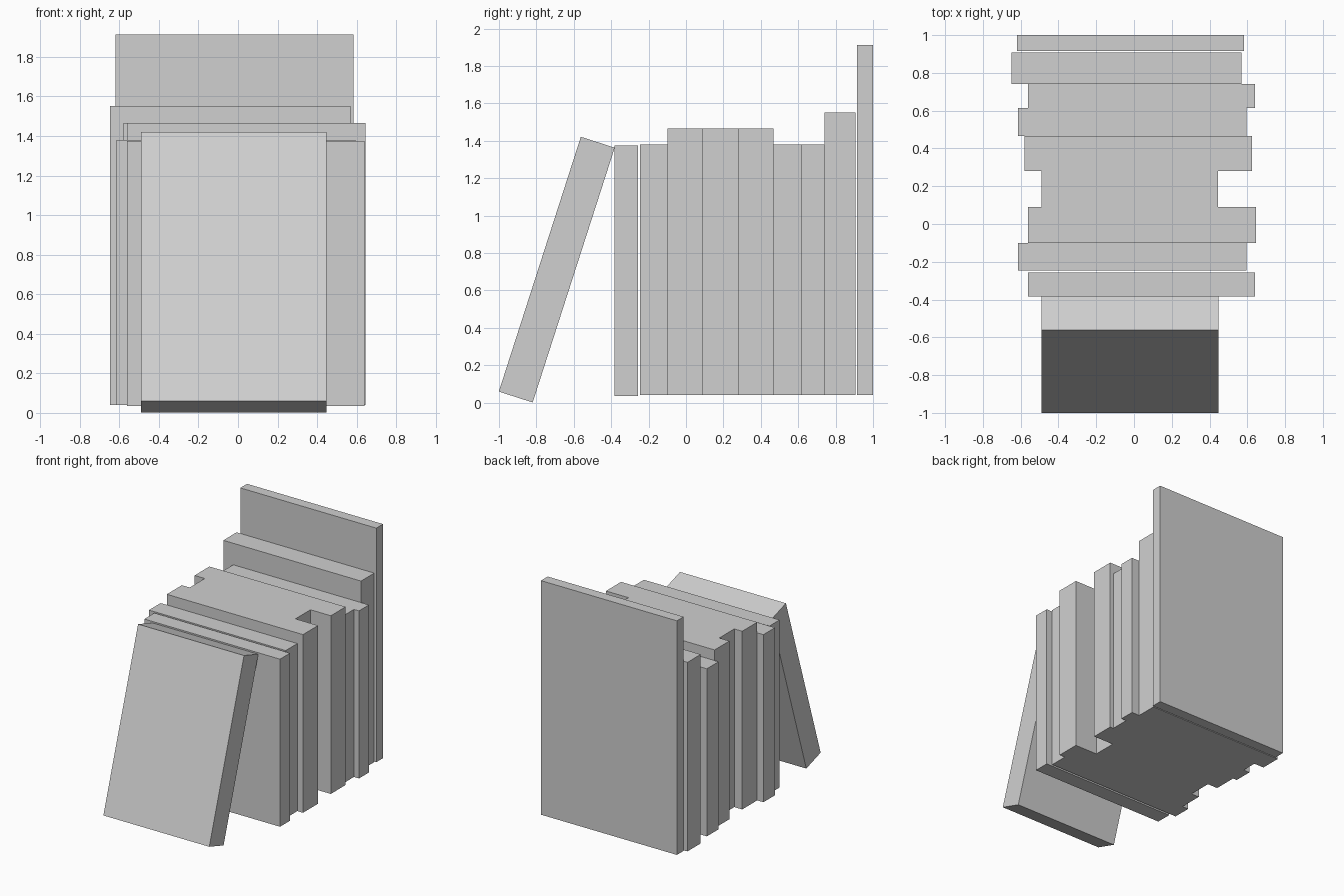
import bpy
import math

old = bpy.data.objects.get("Cube")
if old:
    bpy.data.objects.remove(old, do_unlink=True)

# Plain light grey used on every book
grey = bpy.data.materials.new("light_grey")
grey.use_nodes = True
colour = (0.63, 0.63, 0.63, 1)
grey.diffuse_color = colour
grey.node_tree.nodes["Principled BSDF"].inputs["Base Color"].default_value = colour


def block(name, centre, size, tilt=0):
    bpy.ops.mesh.primitive_cube_add(size=1, location=centre, rotation=(tilt, 0, 0))
    ob = bpy.context.object
    ob.name = ob.data.name = name
    ob.scale = size
    ob.data.materials.append(grey)


def standing_book(name, left, right, front, back, top, base=0.04):
    block(name,
          ((left + right) / 2, (front + back) / 2, (base + top) / 2),
          (right - left, back - front, top - base))


# Upright row, from the front to the tall back book
standing_book("front_book", -0.56, 0.64, -0.383, -0.257, 1.375, 0.035)
standing_book("second_book", -0.615, 0.595, -0.247, -0.1, 1.38)
standing_book("thick_front_book", -0.56, 0.645, -0.1, 0.09, 1.465)
standing_book("narrow_book", -0.49, 0.445, 0.09, 0.28, 1.465)
standing_book("thick_back_book", -0.58, 0.625, 0.28, 0.467, 1.465)
standing_book("sixth_book", -0.615, 0.595, 0.467, 0.615, 1.38)
standing_book("seventh_book", -0.56, 0.64, 0.615, 0.74, 1.38)
standing_book("large_book", -0.648, 0.57, 0.74, 0.907, 1.552)
standing_book("tall_back_book", -0.62, 0.583, 0.915, 1.0, 1.912)

# Book leaning against the front of the row
block("leaning_book", (-0.022, -0.691, 0.711), (0.937, 0.19, 1.431), math.radians(-17.85))
